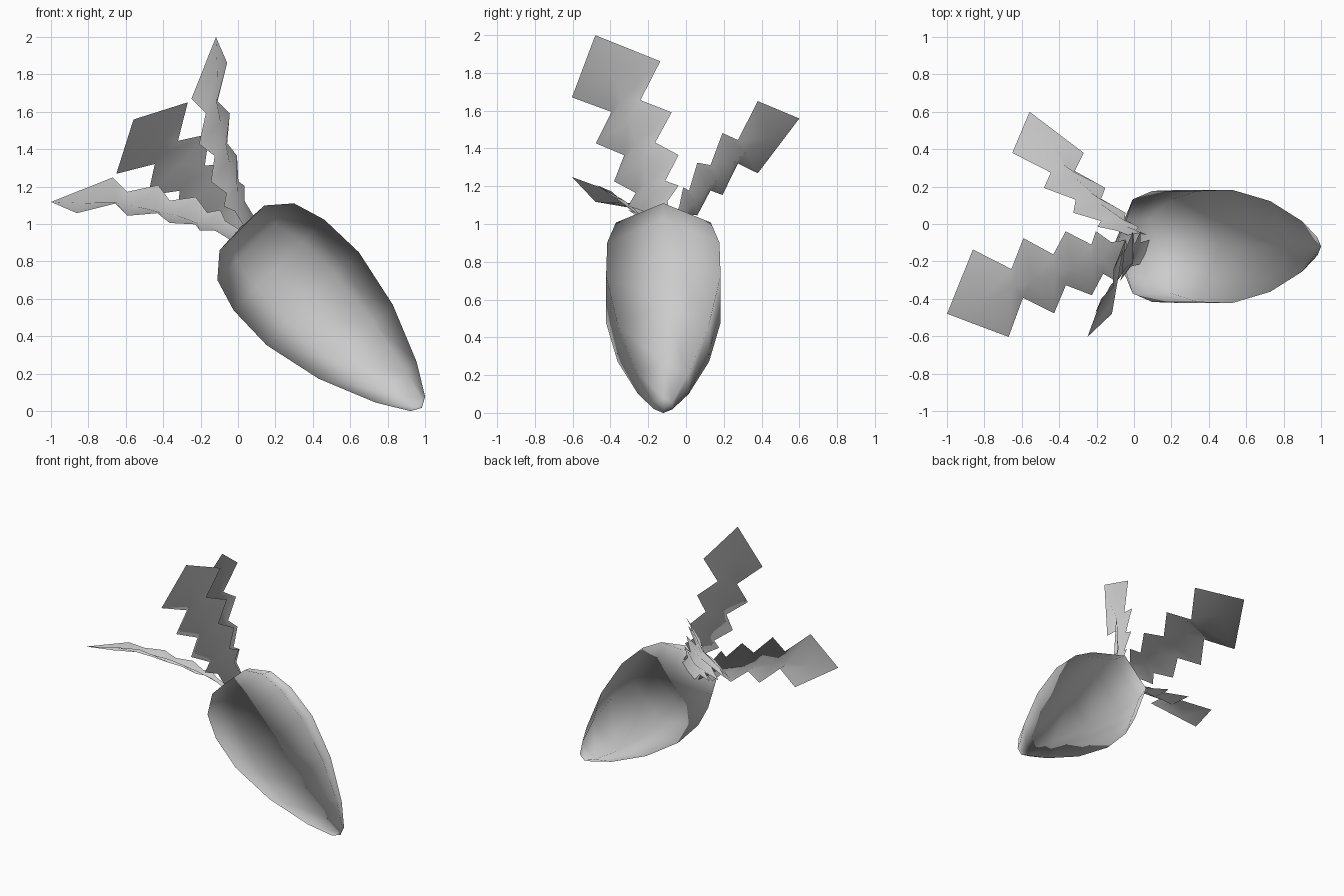
import bpy, bmesh
from math import radians, cos, sin, pi
from mathutils import Matrix

cube = bpy.data.objects.get("Cube")
if cube:
    bpy.data.objects.remove(cube)

grey = bpy.data.materials.new("plain_grey")
grey.use_nodes = True
grey.diffuse_color = (0.6, 0.6, 0.6, 1)
grey.node_tree.nodes["Principled BSDF"].inputs["Base Color"].default_value = (0.6, 0.6, 0.6, 1)

# Local z runs up the root, which leans 45 degrees
LEAN = Matrix.Translation((0, -0.12, 1)) @ Matrix.Rotation(radians(-45), 4, 'Y')


def finish(bm, name, matrix):
    mesh = bpy.data.meshes.new(name)
    bmesh.ops.transform(bm, matrix=matrix, verts=bm.verts)
    bm.to_mesh(mesh)
    bm.free()
    mesh.materials.append(grey)
    mesh.shade_smooth()
    # Smooth shading normals, mirrored front to back
    normals = [(n.vector.x, -n.vector.y, n.vector.z) for n in mesh.vertex_normals]
    mesh.normals_split_custom_set_from_vertices(normals)
    obj = bpy.data.objects.new(name, mesh)
    bpy.context.collection.objects.link(obj)


# Root: six-sided tapered body, (distance down the axis, radius)
PROFILE = [(0.03, 0.17), (0.134, 0.29), (0.31, 0.343), (0.565, 0.35),
           (0.89, 0.28), (1.195, 0.155), (1.36, 0.055)]
bm = bmesh.new()
rings = [[bm.verts.new((r * cos(i * pi / 3), r * sin(i * pi / 3), -t)) for i in range(6)]
         for t, r in PROFILE]
for upper, lower in zip(rings, rings[1:]):
    for i in range(6):
        j = (i + 1) % 6
        bm.faces.new((upper[i], lower[i], lower[j], upper[j]))
for ring, height in ((rings[0], -0.02), (rings[-1], -1.39)):
    centre = bm.verts.new((0, 0, height))
    for i in range(6):
        bm.faces.new((ring[i], ring[(i + 1) % 6], centre))
bmesh.ops.recalc_face_normals(bm, faces=bm.faces)
finish(bm, "root", LEAN)

# Leaves: zigzag blades folded along a midrib,
# rows of (height, distance out, half width, fold depth)
ROWS = [(-0.03, 0.06, 0.075, 0.01), (0.06, 0.085, 0.075, 0.02), (0.12, 0.105, 0.155, 0.03),
        (0.16, 0.136, 0.09, 0.04), (0.262, 0.18, 0.197, 0.05), (0.346, 0.25, 0.095, 0.045),
        (0.449, 0.313, 0.232, 0.055), (0.541, 0.395, 0.088, 0.045), (0.65, 0.50, 0.27, 0.07)]
TIP = (0, 0.72, 0.79)


def make_leaf(name, angle):
    bm = bmesh.new()
    rows = [[bm.verts.new(p) for p in ((-w, r, a), (0, r + fold, a), (w, r, a))]
            for a, r, w, fold in ROWS]
    for low, high in zip(rows, rows[1:]):
        for i in (0, 1):
            bm.faces.new((high[i], high[i + 1], low[i + 1], low[i]))
    tip = bm.verts.new(TIP)
    for i in (0, 1):
        bm.faces.new((tip, rows[-1][i + 1], rows[-1][i]))
    finish(bm, name, LEAN @ Matrix.Rotation(radians(angle), 4, 'Z'))


for name, angle in (("back_leaf", 0), ("right_leaf", 120), ("upper_leaf", 240)):
    make_leaf(name, angle)
